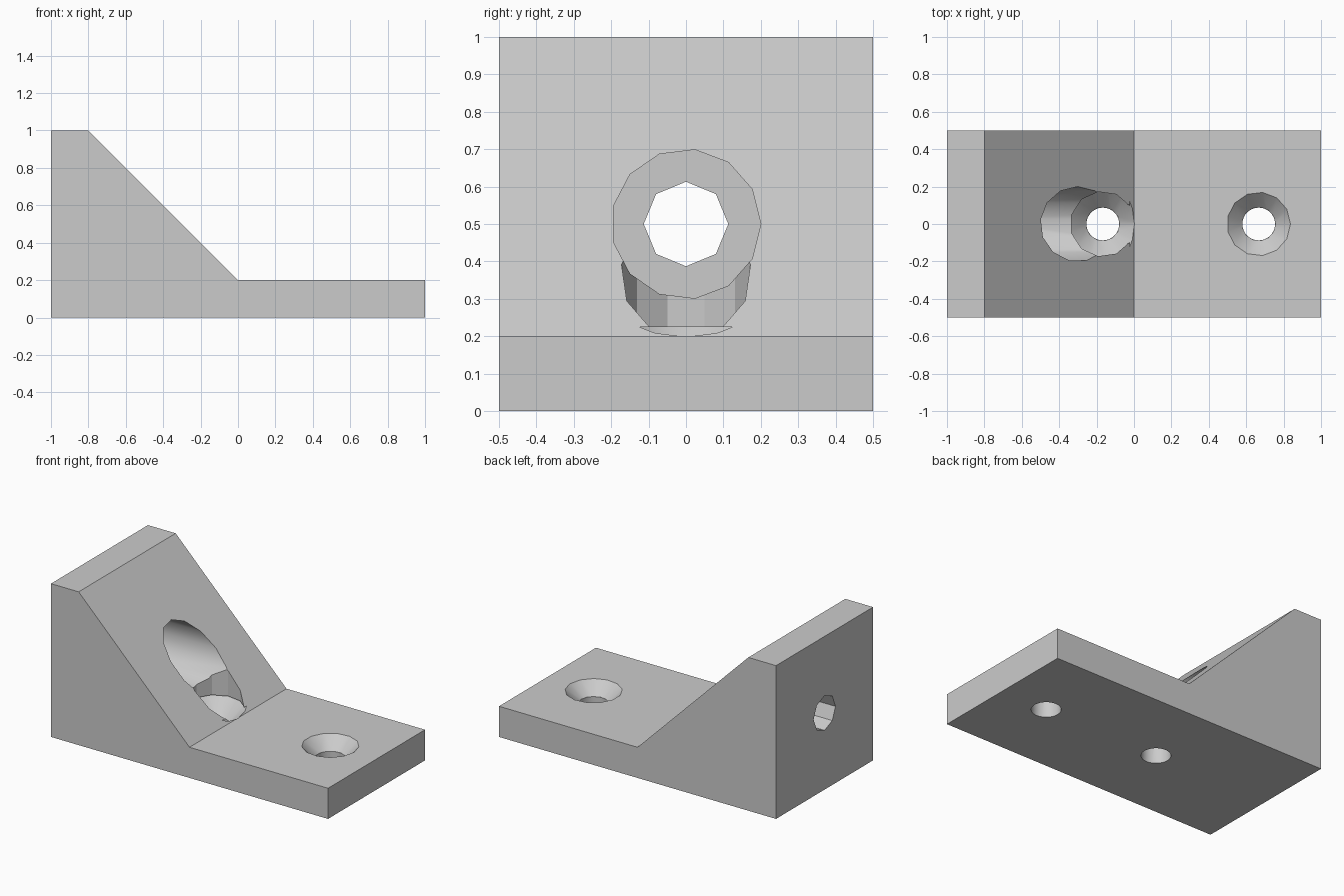
import bpy
import bmesh
import math

cube = bpy.data.objects.get("Cube")
if cube:
    bpy.data.objects.remove(cube, do_unlink=True)

grey = bpy.data.materials.new("light_grey")
grey.use_nodes = True
colour = (0.6, 0.6, 0.6, 1)
grey.diffuse_color = colour
grey.node_tree.nodes["Principled BSDF"].inputs["Base Color"].default_value = colour


def loft(name, rings):
    """Solid skinned through closed rings of equal point count."""
    bm = bmesh.new()
    loops = [[bm.verts.new(p) for p in ring] for ring in rings]
    n = len(loops[0])
    for a, b in zip(loops, loops[1:]):
        for i in range(n):
            j = (i + 1) % n
            bm.faces.new((a[i], a[j], b[j], b[i]))
    bm.faces.new(loops[0][::-1])
    bm.faces.new(loops[-1])
    bmesh.ops.recalc_face_normals(bm, faces=bm.faces)
    mesh = bpy.data.meshes.new(name)
    bm.to_mesh(mesh)
    bm.free()
    mesh.materials.append(grey)
    obj = bpy.data.objects.new(name, mesh)
    bpy.context.collection.objects.link(obj)
    return obj


def drill(sides, start, end, r1, r2, x=None):
    """Tapered cutter: upright at x, or lying along x at mid height."""
    rings = []
    for t, r in ((start, r1), (end, r2)):
        ring = []
        for i in range(sides):
            a = math.tau * i / sides
            u, v = r * math.cos(a), r * math.sin(a)
            ring.append((t, u, 0.5 + v) if x is None else (x + u, v, t))
        rings.append(ring)
    obj = loft("drill_cutter", rings)
    obj.hide_render = True
    return obj


# Bracket body: base plate and sloped wall from one side profile
profile = [(-1, 0), (1, 0), (1, 0.2), (0, 0.2), (-0.8, 1), (-1, 1)]
bracket = loft("mounting_bracket",
               [[(x, y, z) for x, z in profile] for y in (-0.5, 0.5)])

# Wall hole and its counterbore
cutters = [drill(8, -1.2, -0.6, 0.113, 0.113),
           drill(13, -0.8, 0.3, 0.2, 0.2)]

# Countersunk base holes
for x in (-1 / 6, 2 / 3):
    cutters.append(drill(32, -0.2, 0.15, 0.0875, 0.0875, x))
    cutters.append(drill(13, 0.12, 0.225, 0.09, 0.195, x))

# Screw head clearance through the slope
cutters.append(drill(11, 0.22, 1.2, 0.174, 0.174, -1 / 6))

bpy.ops.object.select_all(action='DESELECT')
bracket.select_set(True)
bpy.context.view_layer.objects.active = bracket
for cutter in cutters:
    mod = bracket.modifiers.new("drilled", 'BOOLEAN')
    mod.operation = 'DIFFERENCE'
    mod.solver = 'EXACT'
    mod.object = cutter
    bpy.ops.object.modifier_apply(modifier=mod.name)
    bpy.data.objects.remove(cutter, do_unlink=True)

bpy.ops.object.shade_smooth_by_angle(angle=math.radians(30))
